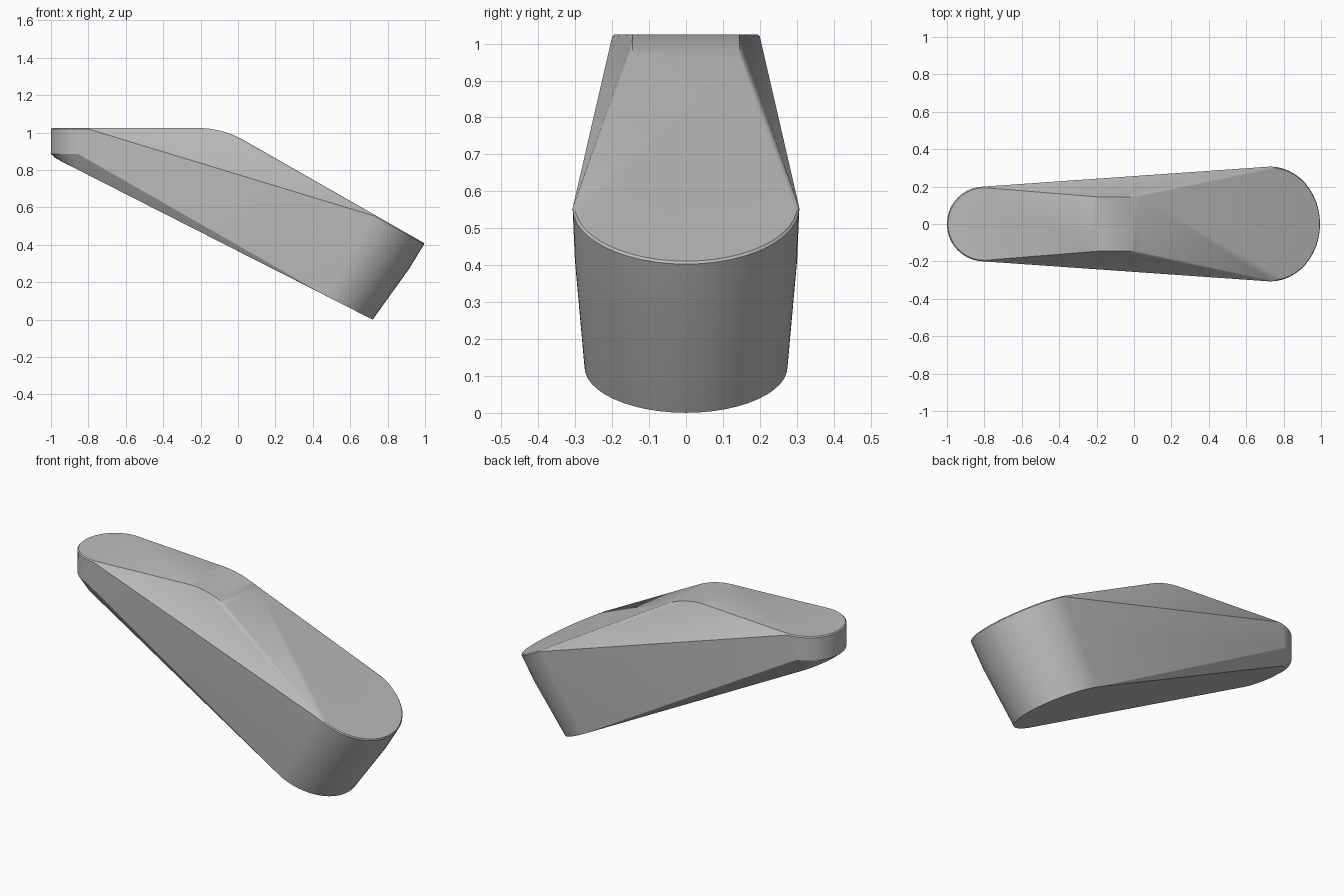
import bpy
import bmesh
from math import sin, cos, pi, radians, atan
from mathutils import Vector

cube = bpy.data.objects.get("Cube")
if cube:
    bpy.data.objects.remove(cube, do_unlink=True)

TOP = 1.025
TOP_SLOPE = atan(0.57)      # sloping upper face
BASE_SLOPE = atan(0.509)    # underside
CHAMFER = 0.006


def arc(x, z, radius, side, tilt=0.0, sweep=90, steps=24):
    """Half-round end in a plane tilted about y; side is the x direction it bulges."""
    points = []
    for i in range(steps + 1):
        a = radians(sweep) * (2 * i / steps - 1)
        along = side * radius * cos(a)
        points.append(Vector((x + along * cos(tilt), radius * sin(a), z - along * sin(tilt))))
    return points


def rim(x, z, radius, side, tilt=0.0):
    """Rounded end with a fine chamfer below its upper edge."""
    return (arc(x, z, radius - CHAMFER, side, tilt)
            + arc(x - CHAMFER * sin(tilt), z - CHAMFER * cos(tilt), radius, side, tilt))


# Small raised end: chamfered top, upright wall and narrower underside
points = rim(-0.8, TOP, 0.2, -1)
points += arc(-0.8, 0.885, 0.2, -1, sweep=75)
points += arc(-0.845, 0.796, 0.14, -1, BASE_SLOPE)

# Large sloping end: upper rim, slight swell and smaller foot
points += rim(0.731, 0.56, 0.307, 1, TOP_SLOPE)
points += arc(0.65, 0.415, 0.301, 1, TOP_SLOPE * 0.96)
points += arc(0.475, 0.125, 0.275, 1, BASE_SLOPE)

# Narrow curved bend joining the level and sloping upper faces
start, bend, end = Vector((-0.22, 0, TOP)), Vector((-0.085, 0, TOP)), Vector((0.03, 0, 0.96))
for i in range(11):
    t = i / 10
    p = start * (1 - t) ** 2 + bend * 2 * t * (1 - t) + end * t * t
    points += [p + Vector((0, y, 0)) for y in (-0.145, 0.145)]

# Wrap the sections into one solid body
bm = bmesh.new()
for p in points:
    bm.verts.new(p)
bmesh.ops.remove_doubles(bm, verts=bm.verts[:], dist=0.0005)
hull = bmesh.ops.convex_hull(bm, input=bm.verts[:])
spare = {v for v in hull["geom_interior"] + hull["geom_unused"]
         if isinstance(v, bmesh.types.BMVert)}
bmesh.ops.delete(bm, geom=list(spare), context='VERTS')
bmesh.ops.dissolve_limit(bm, angle_limit=radians(0.6), verts=bm.verts[:], edges=bm.edges[:])
bmesh.ops.recalc_face_normals(bm, faces=bm.faces[:])
mesh = bpy.data.meshes.new("wedge_body")
bm.to_mesh(mesh)
bm.free()

body = bpy.data.objects.new("wedge_body", mesh)
bpy.context.collection.objects.link(body)

# Plain grey finish
grey = bpy.data.materials.new("plain_grey")
grey.use_nodes = True
colour = (0.5, 0.5, 0.5, 1)
grey.diffuse_color = colour
grey.node_tree.nodes["Principled BSDF"].inputs["Base Color"].default_value = colour
mesh.materials.append(grey)

# Smooth round walls, crisp creases
bpy.ops.object.select_all(action='DESELECT')
body.select_set(True)
bpy.context.view_layer.objects.active = body
bpy.ops.object.shade_smooth_by_angle(angle=radians(18))
